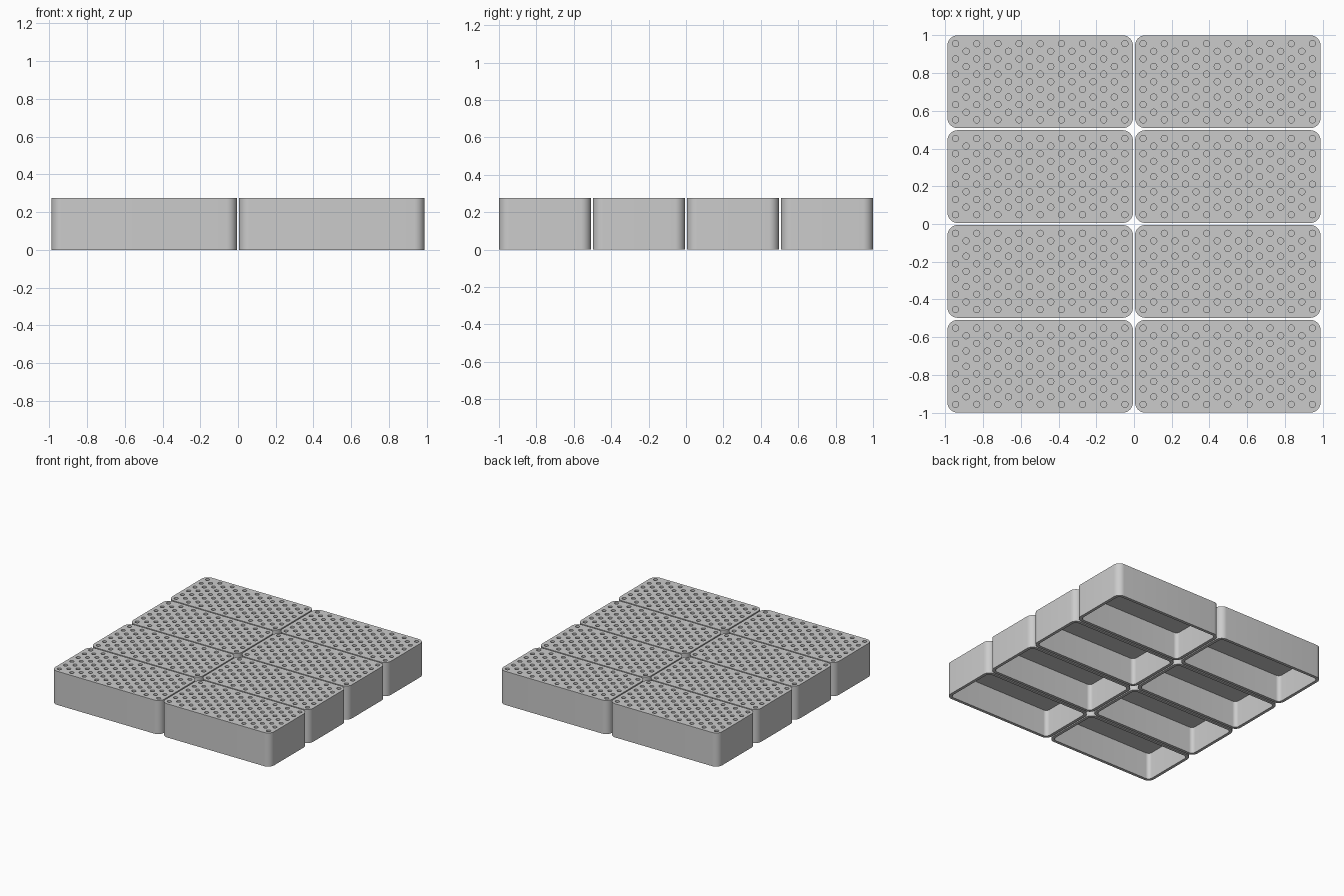
import bpy, bmesh, math

if "Cube" in bpy.data.objects:
    bpy.data.objects.remove(bpy.data.objects["Cube"])

W, D, H = 0.984, 0.492, 0.275      # outer size of one tray
WALL, CEILING, RADIUS = 0.024, 0.22, 0.055
PITCH_X, PITCH_Y = 0.9945, 0.5027  # spacing between trays
DIMPLE_R, DIMPLE_DEPTH = 0.0165, 0.018

grey = bpy.data.materials.new("plain grey")
grey.diffuse_color = (0.6, 0.6, 0.6, 1)
grey.use_nodes = True
grey.node_tree.nodes["Principled BSDF"].inputs["Base Color"].default_value = grey.diffuse_color


def rounded_loop(bm, w, d, r, z, steps=10):
    """Ring of vertices around a rounded rectangle."""
    ring = []
    for i, (sx, sy) in enumerate([(1, 1), (-1, 1), (-1, -1), (1, -1)]):
        for k in range(steps + 1):
            a = (i + k / steps) * math.pi / 2
            ring.append(bm.verts.new((sx * (w / 2 - r) + r * math.cos(a),
                                      sy * (d / 2 - r) + r * math.sin(a), z)))
    return ring


def make_object(name, bm):
    bmesh.ops.recalc_face_normals(bm, faces=bm.faces)
    mesh = bpy.data.meshes.new(name)
    bm.to_mesh(mesh)
    bm.free()
    obj = bpy.data.objects.new(name, mesh)
    bpy.context.collection.objects.link(obj)
    return obj


# Hollow tray, open underneath
bm = bmesh.new()
inner = (W - 2 * WALL, D - 2 * WALL, RADIUS - WALL)
rings = [rounded_loop(bm, W, D, RADIUS, H),
         rounded_loop(bm, W, D, RADIUS, 0),
         rounded_loop(bm, *inner, 0),
         rounded_loop(bm, *inner, CEILING)]
for a, b in zip(rings, rings[1:]):
    for i in range(len(a)):
        j = (i + 1) % len(a)
        bm.faces.new((a[i], a[j], b[j], b[i]))
bm.faces.new(rings[0])
bm.faces.new(rings[3])
tray = make_object("tray_1", bm)
tray.data.materials.append(grey)

# Staggered grid of dimples: 9 x 6 with 8 x 5 in between
bm = bmesh.new()
step_x, step_y = 0.1122, 0.0808
for cols, rows in ((9, 6), (8, 5)):
    for c in range(cols):
        for r in range(rows):
            x, y = (c - (cols - 1) / 2) * step_x, (r - (rows - 1) / 2) * step_y
            ends = []
            for z in (H - DIMPLE_DEPTH, H + 0.02):
                ends.append([bm.verts.new((x + DIMPLE_R * math.cos(k * math.pi / 8),
                                           y + DIMPLE_R * math.sin(k * math.pi / 8), z))
                             for k in range(16)])
            low, high = ends
            bm.faces.new(low[::-1])
            bm.faces.new(high)
            for k in range(16):
                n = (k + 1) % 16
                bm.faces.new((low[k], low[n], high[n], high[k]))
cutter = make_object("dimple_cutter", bm)
cutter.hide_render = True

cut = tray.modifiers.new("dimples", 'BOOLEAN')
cut.operation, cut.solver, cut.object = 'DIFFERENCE', 'EXACT', cutter
bpy.ops.object.select_all(action='DESELECT')
tray.select_set(True)
bpy.context.view_layer.objects.active = tray
bpy.ops.object.modifier_apply(modifier=cut.name)
bpy.data.objects.remove(cutter)
bpy.ops.object.shade_smooth_by_angle(angle=math.radians(30))

# Two by four arrangement of identical trays
for n in range(8):
    obj = tray
    if n:
        obj = bpy.data.objects.new(f"tray_{n + 1}", tray.data)
        bpy.context.collection.objects.link(obj)
    obj.location = ((n % 2 - 0.5) * PITCH_X, (n // 2 - 1.5) * PITCH_Y, 0)
